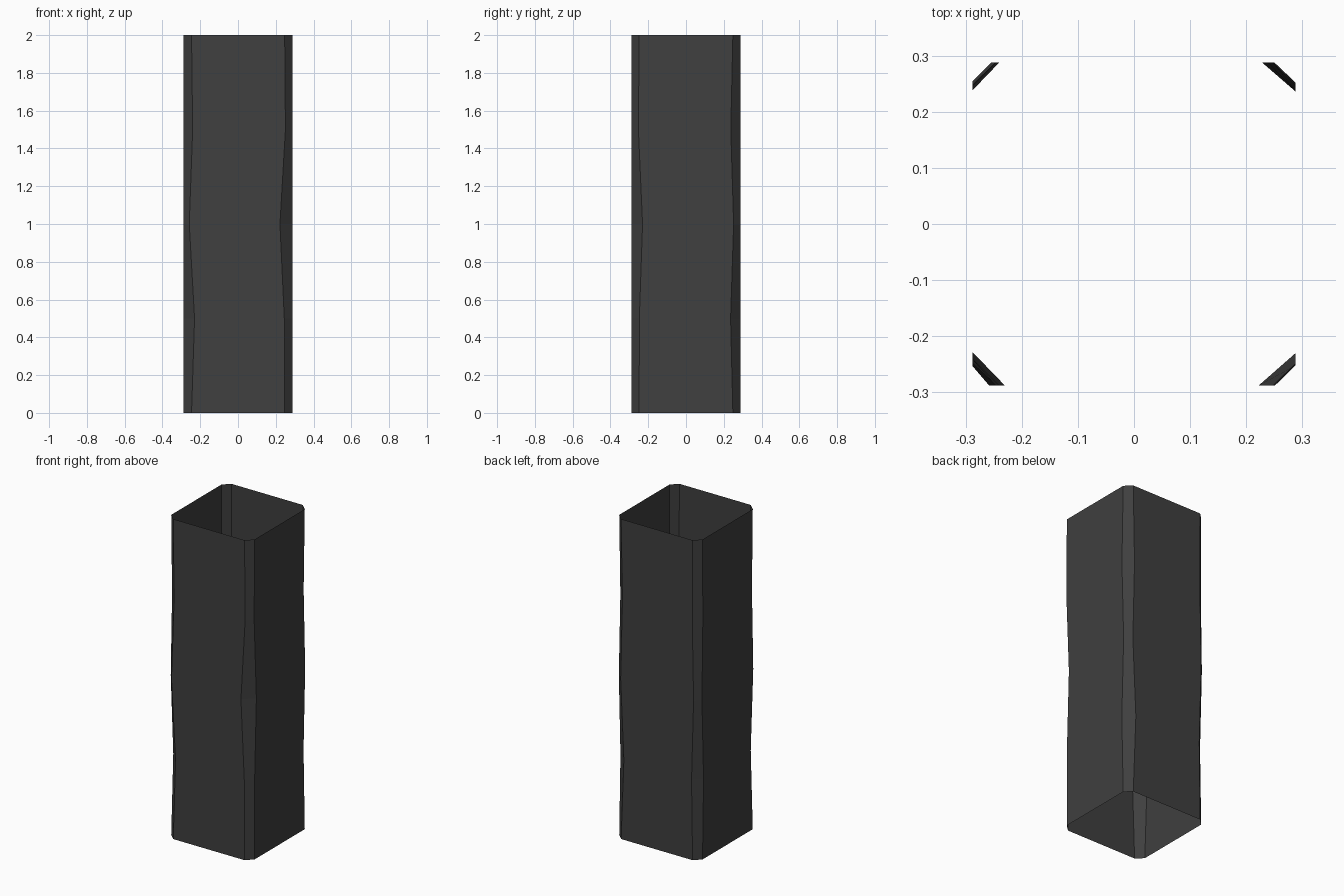
import bpy

if "Cube" in bpy.data.objects:
    bpy.data.objects.remove(bpy.data.objects["Cube"])

HALF = 0.288
LEVELS = [0.0, 0.5, 1.0, 1.5, 2.0]

# Worn corner cuts: (x inset, y inset) at each level, counter-clockwise from front left
CORNERS = [
    (-1, -1, [(.042, .04), (.058, .06), (.03, .035), (.048, .048), (.042, .04)]),
    (1, -1, [(.042, .04), (.043, .041), (.066, .058), (.037, .036), (.041, .04)]),
    (1, 1, [(.041, .04), (.06, .052), (.038, .036), (.05, .051), (.041, .04)]),
    (-1, 1, [(.041, .04), (.048, .05), (.034, .034), (.043, .043), (.041, .04)]),
]


def ring(i):
    """Eight-point outline of the column at one level."""
    pts = []
    for sx, sy, cuts in CORNERS:
        dx, dy = cuts[i]
        on_side = (sx * HALF, sy * (HALF - dy), LEVELS[i])
        on_front = (sx * (HALF - dx), sy * HALF, LEVELS[i])
        pts += [on_side, on_front] if sx * sy > 0 else [on_front, on_side]
    return pts


# Open column shell: four flat walls joined by chamfered corner strips
verts = [p for i in range(len(LEVELS)) for p in ring(i)]
n = len(LEVELS)
faces = []
for k in range(8):
    j = (k + 1) % 8
    if k % 2:  # wall: one flat face over the full height
        faces.append([i * 8 + k for i in reversed(range(n))] + [i * 8 + j for i in range(n)])
    else:      # corner strip
        for i in range(n - 1):
            faces.append([i * 8 + k, i * 8 + j, (i + 1) * 8 + j, (i + 1) * 8 + k])

mesh = bpy.data.meshes.new("square_column")
mesh.from_pydata(verts, [], faces)
column = bpy.data.objects.new("square_column", mesh)
bpy.context.collection.objects.link(column)

# Dark finish
dark = bpy.data.materials.new("dark_grey")
dark.diffuse_color = (0.05, 0.05, 0.05, 1)
dark.use_nodes = True
dark.node_tree.nodes["Principled BSDF"].inputs["Base Color"].default_value = dark.diffuse_color
mesh.materials.append(dark)
